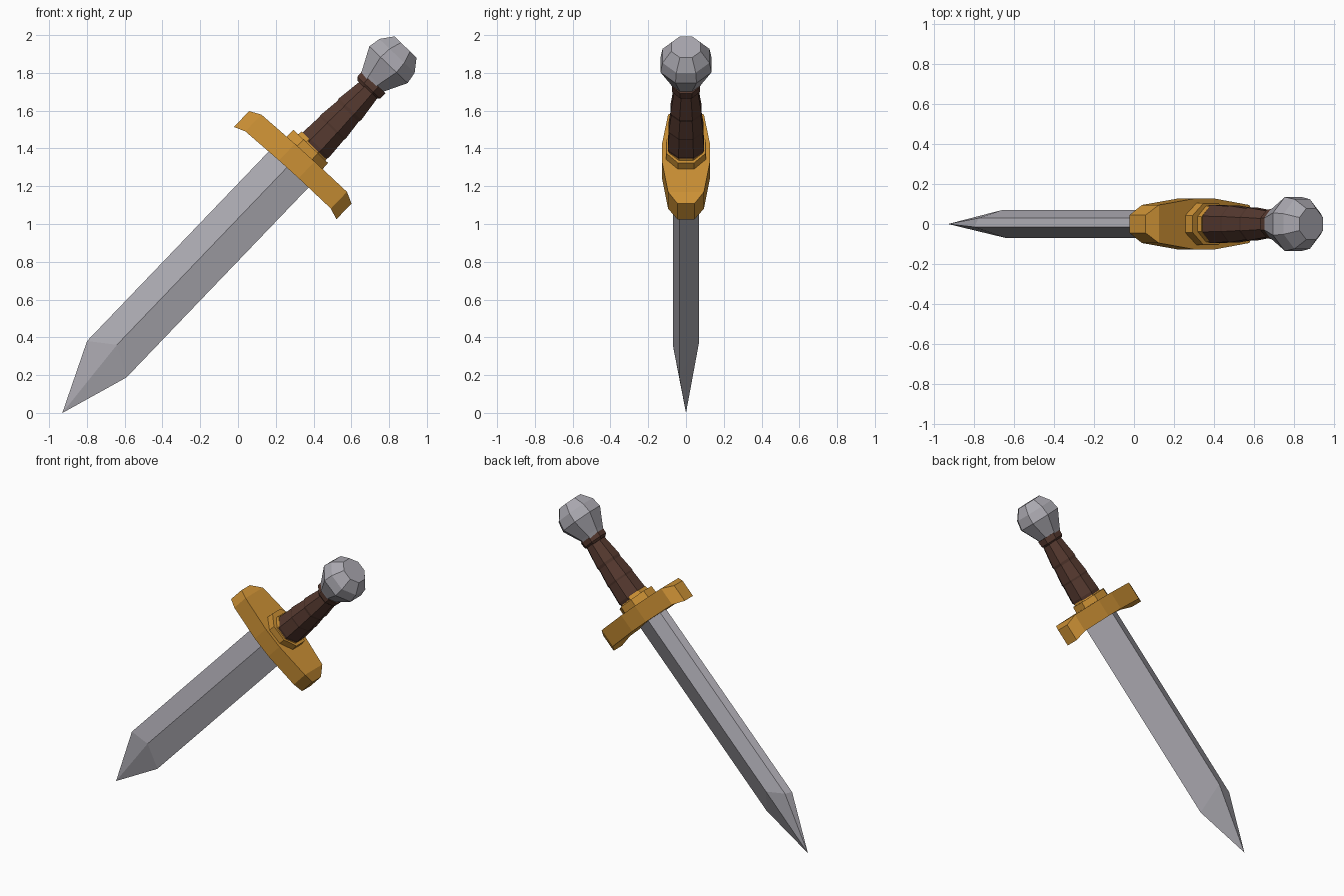
import bpy, bmesh, math
from mathutils import Vector

cube = bpy.data.objects.get("Cube")
if cube:
    bpy.data.objects.remove(cube)

# Sword frame: "along" runs tip to pommel, "side" runs across the blade
ORIGIN = Vector((0.255, 0, 1.275))
ALONG = Vector((0.692, 0, 0.722))
SIDE = Vector((-0.722, 0, 0.692))


def place(w, y, t):
    return ORIGIN + SIDE * w + ALONG * t + Vector((0, y, 0))


def material(name, color):
    mat = bpy.data.materials.new(name)
    mat.use_nodes = True
    mat.diffuse_color = color
    bsdf = mat.node_tree.nodes["Principled BSDF"]
    bsdf.inputs["Base Color"].default_value = color
    bsdf.inputs["Roughness"].default_value = 0.7
    return mat


def loft(name, rings, mat):
    """Skin a list of equal-length rings of (side, y, along) points."""
    bm = bmesh.new()
    loops = [[bm.verts.new(place(*p)) for p in ring] for ring in rings]
    n = len(loops[0])
    for a, b in zip(loops, loops[1:]):
        for i in range(n):
            j = (i + 1) % n
            bm.faces.new((a[i], a[j], b[j], b[i]))
    bm.faces.new(loops[0])
    bm.faces.new(loops[-1])
    bmesh.ops.remove_doubles(bm, verts=bm.verts, dist=0.0005)
    bmesh.ops.recalc_face_normals(bm, faces=bm.faces)
    mesh = bpy.data.meshes.new(name)
    bm.to_mesh(mesh)
    bm.free()
    mesh.materials.append(mat)
    obj = bpy.data.objects.new(name, mesh)
    bpy.context.collection.objects.link(obj)
    return obj


def turned(name, profile, sides, mat, shift=0.0, y_scale=1.0):
    """Faceted solid of (along, radius) steps around the sword axis."""
    rings = []
    for t, r in profile:
        angles = [math.tau * (i + 0.5) / sides for i in range(sides)]
        rings.append([(shift + r * math.cos(a), y_scale * r * math.sin(a), t)
                      for a in angles])
    return loft(name, rings, mat)


steel = material("steel", (0.40, 0.39, 0.43, 1))
gold = material("gold", (0.60, 0.28, 0.035, 1))
leather = material("brown leather", (0.090, 0.040, 0.028, 1))

# Blade: ridged section with bevelled upper edge, closing to a point
section = [(0.014, -0.07), (0.142, -0.015), (0.125, 0.03),
           (0.04, 0.07), (-0.142, -0.035)]
shoulder = [-1.28, -1.375, -1.36, -1.28, -1.37]
loft("blade", [
    [(-0.027, 0, -1.741)] * len(section),
    [(w, y, t) for (w, y), t in zip(section, shoulder)],
    [(w, y, 0.05) for w, y in section],
], steel)

# Crossguard: wide middle, tapered ends drooping toward the blade
stations = [(0.365, 0.045, -0.008, 0.108), (0.305, 0.095, 0.015, 0.138),
            (0.07, 0.127, 0.02, 0.142)]
stations += [(-w, y, lo, hi) for w, y, lo, hi in reversed(stations)]
loft("crossguard", [
    [(w, -y, lo - 0.03 * w), (w, y, lo - 0.03 * w),
     (w, y, hi - 0.03 * w), (w, -y, hi - 0.03 * w)]
    for w, y, lo, hi in stations
], gold)

# Stepped collar above the guard
turned("collar", [(0.12, 0.14), (0.188, 0.137)], 8, gold, 0.0, 0.82)
turned("collar_step", [(0.18, 0.11), (0.212, 0.105)], 8, gold, -0.008, 0.9)

# Grip: overlapping tapered leather wraps and a top ring
wraps = [(0.195, 0.335, 0.104, 0.096), (0.325, 0.465, 0.099, 0.084),
         (0.455, 0.625, 0.089, 0.068)]
for i, (t0, t1, r0, r1) in enumerate(wraps):
    turned(f"grip_wrap_{i + 1}", [(t0, r0 * 0.95), (t0 + 0.02, r0), (t1, r1)],
           8, leather, -0.014)
turned("grip_ring", [(0.61, 0.075), (0.625, 0.09), (0.665, 0.092)],
       8, leather, -0.006, 0.88)

# Pommel: faceted knob
turned("pommel", [(0.64, 0.075), (0.675, 0.092), (0.785, 0.152),
                  (0.85, 0.14), (0.915, 0.088)], 8, steel, 0.002, 0.96)
